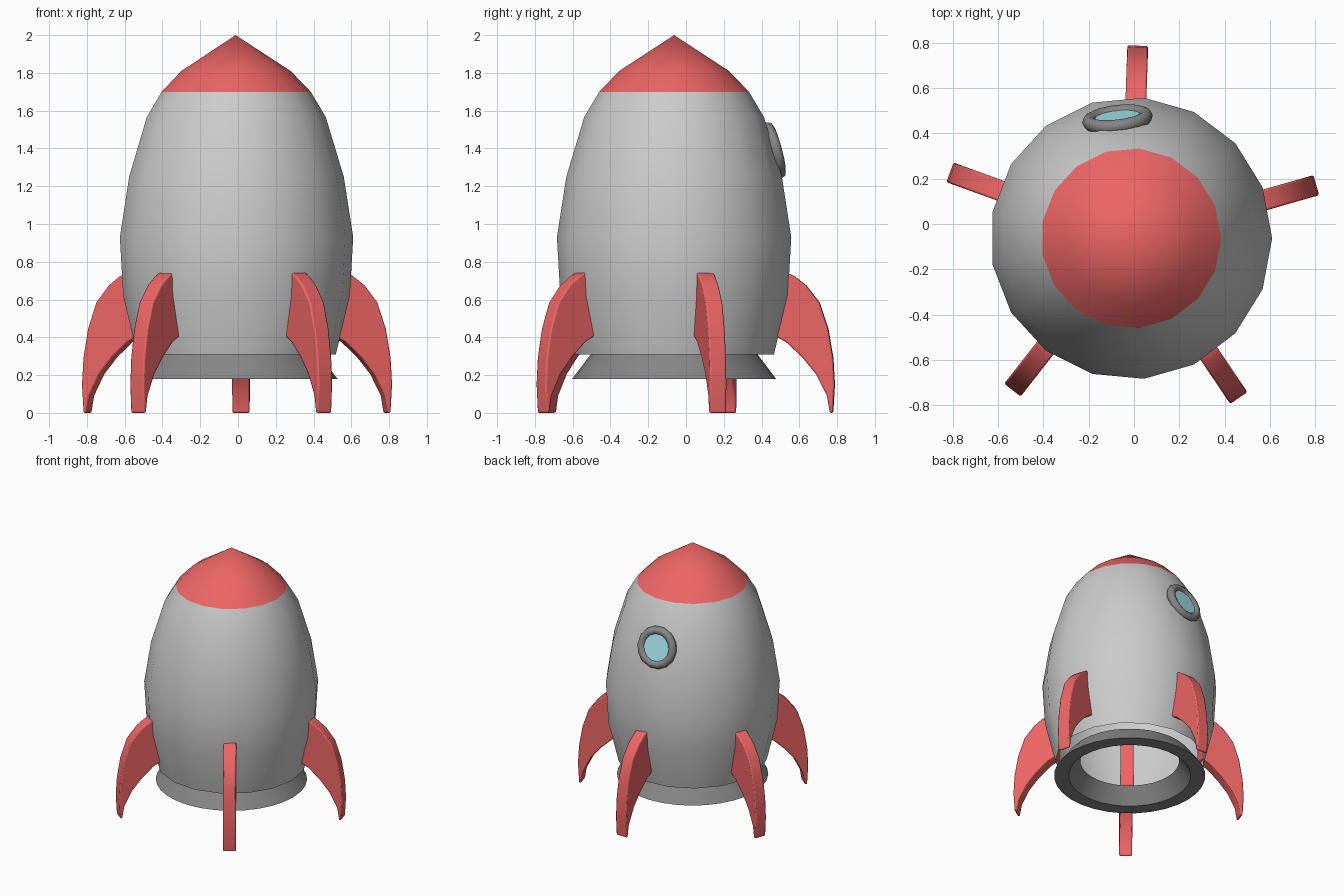
import bpy, bmesh, math
from mathutils import Matrix, Vector

if "Cube" in bpy.data.objects:
    bpy.data.objects.remove(bpy.data.objects["Cube"])

CX, CY = -0.013, -0.063      # rocket axis
SIDES = 17


def material(name, rgb):
    m = bpy.data.materials.new(name)
    m.diffuse_color = (*rgb, 1)
    m.use_nodes = True
    m.node_tree.nodes["Principled BSDF"].inputs["Base Color"].default_value = m.diffuse_color
    return m


RED = material("red", (0.85, 0.13, 0.13))
DARK = material("dark", (0.24, 0.24, 0.24))
BLUE = material("glass_blue", (0.4, 0.8, 0.9))


def finish(name, bm, mat=None, matrix=Matrix(), angle=40):
    bmesh.ops.recalc_face_normals(bm, faces=bm.faces)
    me = bpy.data.meshes.new(name)
    bm.to_mesh(me)
    bm.free()
    ob = bpy.data.objects.new(name, me)
    bpy.context.collection.objects.link(ob)
    ob.matrix_world = matrix
    if mat:
        me.materials.append(mat)
    bpy.ops.object.select_all(action='DESELECT')
    ob.select_set(True)
    bpy.context.view_layer.objects.active = ob
    bpy.ops.object.shade_smooth_by_angle(angle=math.radians(angle))
    return ob


def lathe(name, profile, sides, mat=None, matrix=Matrix(), closed=False, angle=40):
    """Revolve (radius, z) points around local z."""
    bm = bmesh.new()
    pts = profile + profile[:1] if closed else profile
    vs = [bm.verts.new((r, 0, z)) for r, z in pts]
    edges = [bm.edges.new(p) for p in zip(vs, vs[1:])]
    bmesh.ops.spin(bm, geom=vs + edges, cent=(0, 0, 0), axis=(0, 0, 1),
                   angle=math.tau, steps=sides, use_duplicate=False)
    bmesh.ops.remove_doubles(bm, verts=bm.verts, dist=1e-4)
    return finish(name, bm, mat, matrix, angle)


AXIS = Matrix.Translation((CX, CY, 0))

# Hull (open underneath) and nose
lathe("hull", [(0.531, 0.31), (0.605, 0.62), (0.623, 0.93), (0.573, 1.25),
               (0.478, 1.566), (0.398, 1.70)], SIDES, None, AXIS)
lathe("nose", [(0.398, 1.70), (0.292, 1.81), (0, 2.0)], SIDES, RED, AXIS)

# Flared thruster ring
lathe("thruster_ring", [(0.44, 0.312), (0.54, 0.18), (0.436, 0.18), (0.352, 0.30)],
      32, DARK, AXIS, closed=True, angle=30)

# Five curved fins, outline in (radius, z)
outline = [(0.53, 0.75), (0.585, 0.75), (0.64, 0.722), (0.70, 0.675), (0.77, 0.585),
           (0.817, 0.444), (0.843, 0.29), (0.851, 0.15), (0.842, 0.0), (0.826, 0.0),
           (0.811, 0.09), (0.753, 0.205), (0.679, 0.296), (0.594, 0.375), (0.53, 0.41)]
for i in range(5):
    bm = bmesh.new()
    face = bm.faces.new([bm.verts.new((r, -0.046, z)) for r, z in outline])
    ext = bmesh.ops.extrude_face_region(bm, geom=[face])["geom"]
    bmesh.ops.translate(bm, vec=(0, 0.092, 0),
                        verts=[g for g in ext if isinstance(g, bmesh.types.BMVert)])
    fin = finish(f"fin_{i + 1}", bm, RED,
                 AXIS @ Matrix.Rotation(math.radians(88 + 72 * i), 4, 'Z'))
    bevel = fin.modifiers.new("bevel", 'BEVEL')
    bevel.width, bevel.segments = 0.014, 2
    bevel.limit_method, bevel.angle_limit = 'ANGLE', math.radians(50)

# Porthole on the back, tilted with the hull
a, tilt = math.radians(96.5), math.radians(15)
normal = Vector((math.cos(a) * math.cos(tilt), math.sin(a) * math.cos(tilt), math.sin(tilt)))
place = Matrix.Translation((CX + 0.53 * math.cos(a), CY + 0.53 * math.sin(a), 1.39)) \
    @ normal.to_track_quat('Z', 'Y').to_matrix().to_4x4()
ring = [(0.126 + 0.031 * math.cos(t), 0.031 * math.sin(t))
        for t in (math.tau * k / 8 for k in range(8))]
lathe("porthole_frame", ring, 14, DARK, place, closed=True, angle=60)
lathe("porthole_glass", [(0.115, -0.02), (0.115, 0.012), (0, 0.012)], 14, BLUE, place)
